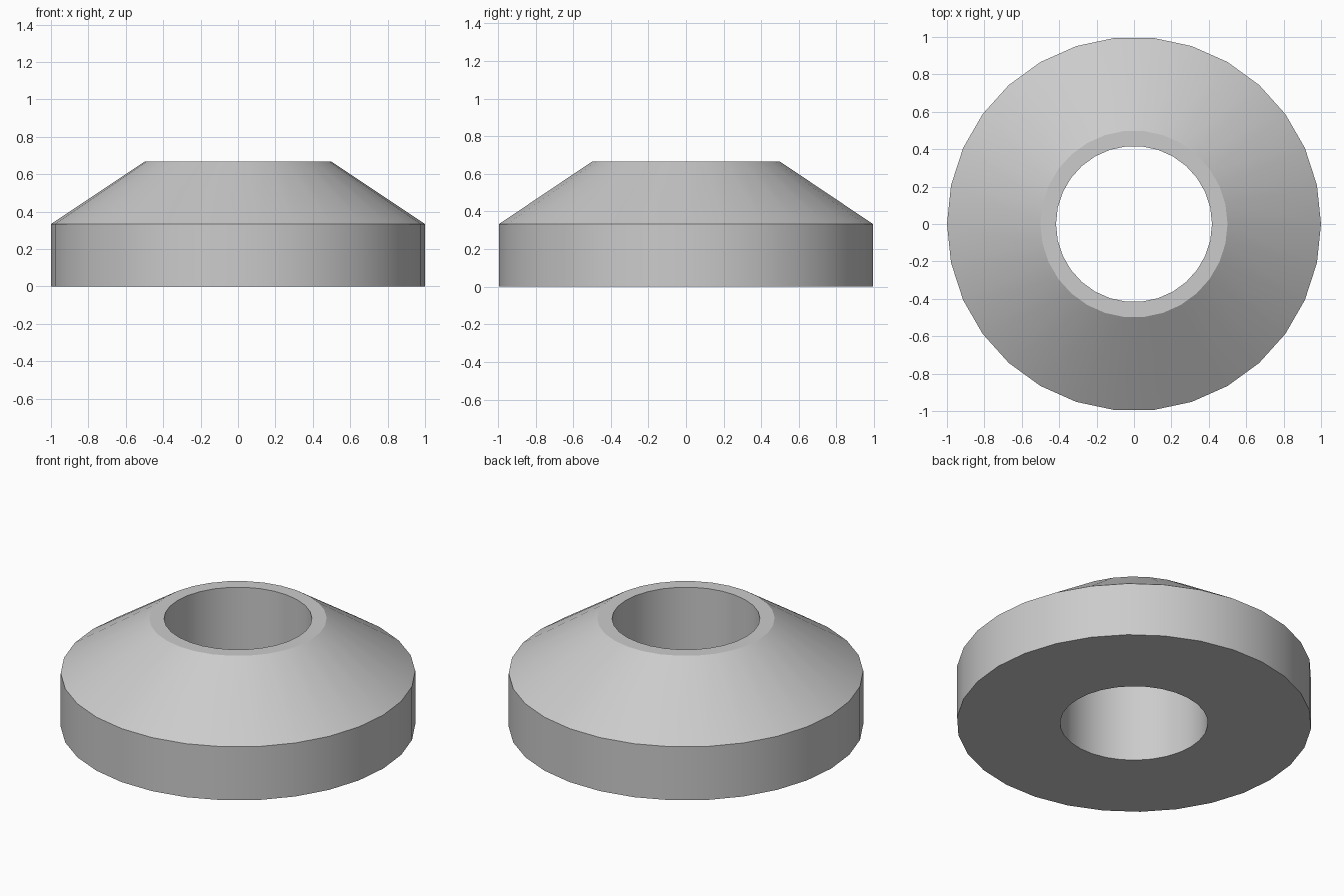
import bpy
import math

SIDES = 30

cube = bpy.data.objects.get("Cube")
if cube:
    bpy.data.objects.remove(cube, do_unlink=True)

# Plain grey metal
grey = bpy.data.materials.new("plain_grey")
grey.use_nodes = True
colour = (0.6, 0.6, 0.6, 1)
grey.diffuse_color = colour
grey.node_tree.nodes["Principled BSDF"].inputs["Base Color"].default_value = colour


def lathe(name, profile):
    """Spin a closed (radius, z) profile around the z axis."""
    n = len(profile)
    verts, faces = [], []
    for i in range(SIDES):
        a = math.tau * i / SIDES
        verts += [(r * math.cos(a), r * math.sin(a), z) for r, z in profile]
        j = (i + 1) % SIDES
        for k in range(n):
            m = (k + 1) % n
            faces.append((i * n + k, j * n + k, j * n + m, i * n + m))
    mesh = bpy.data.meshes.new(name)
    mesh.from_pydata(verts, [], faces)
    mesh.materials.append(grey)
    obj = bpy.data.objects.new(name, mesh)
    bpy.context.collection.objects.link(obj)
    return obj


# Collar: straight rim, conical shoulder, flat lip and through bore
collar = lathe("conical_collar", [(0.417, 0), (1, 0), (1, 0.333), (0.5, 0.667), (0.417, 0.667)])
bpy.context.view_layer.objects.active = collar
collar.select_set(True)
bpy.ops.object.shade_smooth_by_angle(angle=math.radians(30))
